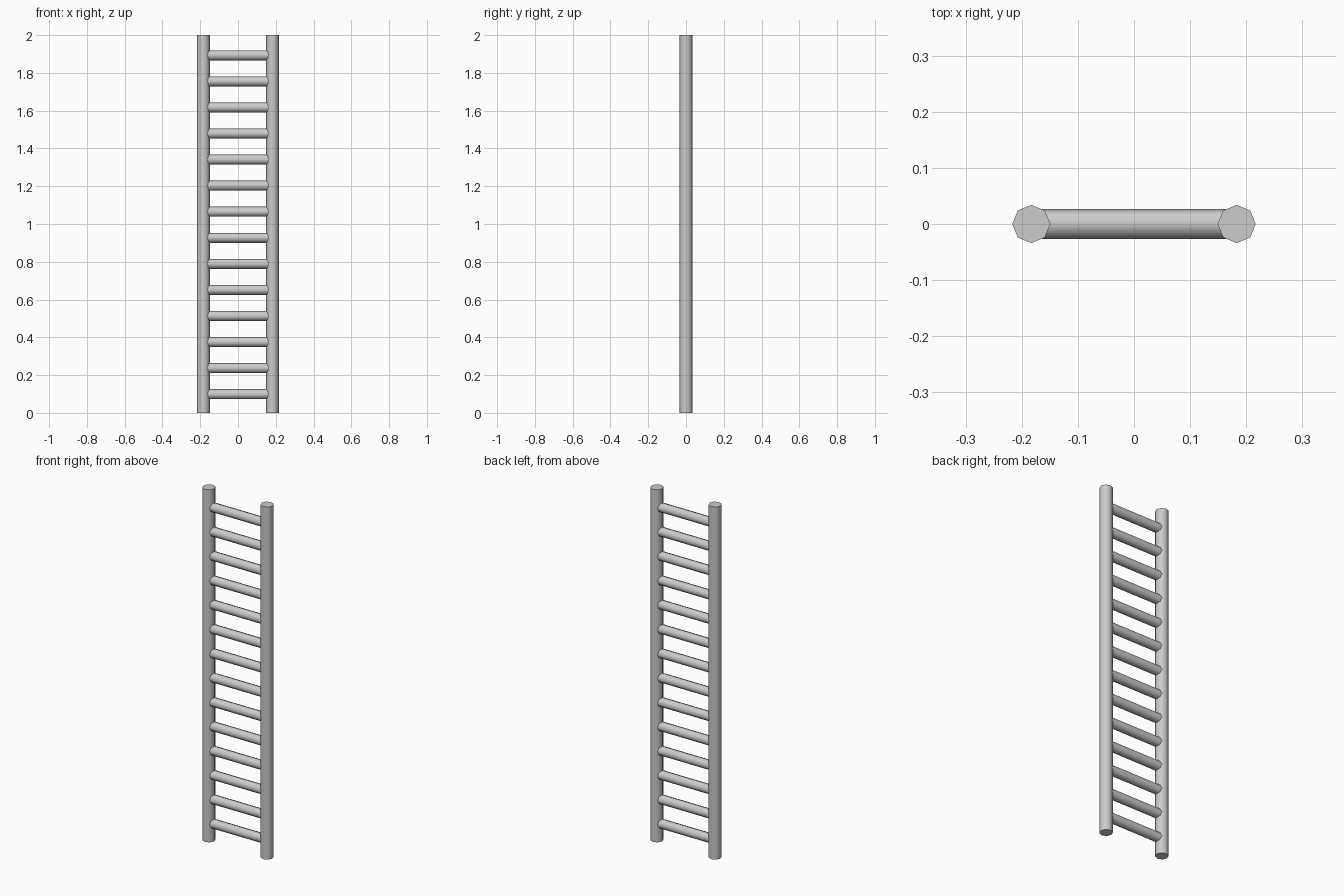
import bpy
from math import pi, radians

cube = bpy.data.objects.get("Cube")
if cube:
    bpy.data.objects.remove(cube, do_unlink=True)

RAIL_X, RAIL_RADIUS, HEIGHT = 0.183, 0.034, 2.0
RUNG_RADIUS, RUNG_COUNT = 0.0265, 14
FIRST_RUNG, LAST_RUNG = 0.099, 1.893

grey = bpy.data.materials.new("light grey")
grey.use_nodes = True
colour = (0.6, 0.6, 0.6, 1)
grey.diffuse_color = colour
grey.node_tree.nodes["Principled BSDF"].inputs["Base Color"].default_value = colour


def octagonal_bar(name, radius, length, location, rotation=(0, 0, 0)):
    """Eight-sided bar with rounded shading and crisp end caps."""
    bpy.ops.mesh.primitive_cylinder_add(
        vertices=8, radius=radius, depth=length, location=location, rotation=rotation)
    bar = bpy.context.object
    bar.name = name
    bar.data.materials.append(grey)
    bpy.ops.object.shade_smooth_by_angle(angle=radians(60))
    return bar


# Upright rails
for side, sign in (("left", 1), ("right", -1)):
    octagonal_bar(f"{side}_rail", RAIL_RADIUS, HEIGHT, (sign * RAIL_X, 0, HEIGHT / 2))

# Evenly spaced rungs, ending inside the rails
step = (LAST_RUNG - FIRST_RUNG) / (RUNG_COUNT - 1)
for i in range(RUNG_COUNT):
    octagonal_bar(f"rung_{i + 1}", RUNG_RADIUS, 2 * RAIL_X,
                  (0, 0, FIRST_RUNG + i * step), (0, pi / 2, 0))
